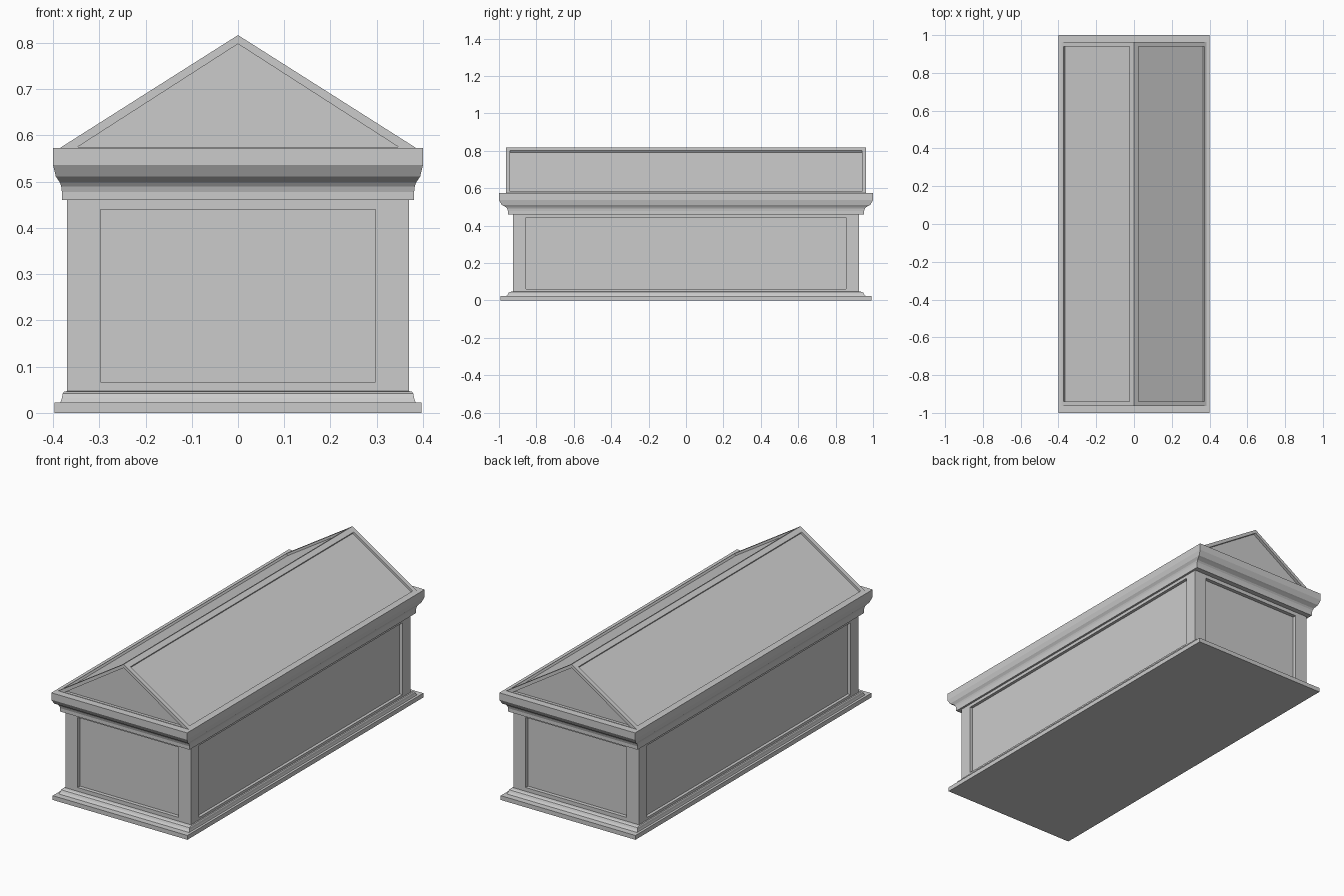
import bpy, bmesh
from mathutils import Vector

if "Cube" in bpy.data.objects:
    bpy.data.objects.remove(bpy.data.objects["Cube"])

RATIO = 2.5  # length / width of every horizontal section


def finish(name, bm):
    bmesh.ops.remove_doubles(bm, verts=bm.verts, dist=1e-5)
    bmesh.ops.recalc_face_normals(bm, faces=bm.faces)
    mesh = bpy.data.meshes.new(name)
    bm.to_mesh(mesh)
    bm.free()
    ob = bpy.data.objects.new(name, mesh)
    bpy.context.collection.objects.link(ob)
    return ob


def moulding(name, profile, cap_bottom=False):
    """Sweep a (half width, z) profile round the rectangular plan."""
    bm = bmesh.new()
    rings = [[bm.verts.new((sx * x, sy * x * RATIO, z))
              for sx, sy in ((-1, -1), (1, -1), (1, 1), (-1, 1))] for x, z in profile]
    for a, b in zip(rings, rings[1:]):
        for i in range(4):
            j = (i + 1) % 4
            bm.faces.new((a[i], a[j], b[j], b[i]))
    if cap_bottom:
        bm.faces.new(rings[0])
    return finish(name, bm)


def panel(bm, outer, inner, push):
    """Flat frame with a recessed panel, plus its mirror image through the z axis."""
    for s in (1, -1):
        def loop(pts, off=(0, 0, 0)):
            return [bm.verts.new(((p[0] + off[0]) * s, (p[1] + off[1]) * s, p[2] + off[2]))
                    for p in pts]
        loops = [loop(outer), loop(inner), loop(inner, push)]
        n = len(outer)
        for a, b in zip(loops, loops[1:]):
            for i in range(n):
                j = (i + 1) % n
                bm.faces.new((a[i], a[j], b[j], b[i]))
        bm.faces.new(loops[2])


# stepped plinth
moulding("base_moulding", [(0.397, 0), (0.397, 0.023), (0.384, 0.023), (0.381, 0.032),
                           (0.379, 0.042), (0.376, 0.046), (0.370, 0.047)], cap_bottom=True)

# chest walls with recessed panels
hx, hy, z0, z1 = 0.37, 0.37 * RATIO, 0.047, 0.46
bm = bmesh.new()
px, pz0, pz1 = 0.297, 0.067, 0.44
panel(bm, [(-hx, -hy, z0), (hx, -hy, z0), (hx, -hy, z1), (-hx, -hy, z1)],
      [(-px, -hy, pz0), (px, -hy, pz0), (px, -hy, pz1), (-px, -hy, pz1)], (0, 0.02, 0))
py, pz0, pz1 = 0.855, 0.06, 0.443
panel(bm, [(hx, -hy, z0), (hx, hy, z0), (hx, hy, z1), (hx, -hy, z1)],
      [(hx, -py, pz0), (hx, py, pz0), (hx, py, pz1), (hx, -py, pz1)], (-0.016, 0, 0))
finish("chest", bm)

# cornice, ending where the roof begins
moulding("cornice", [(0.370, 0.46), (0.381, 0.46), (0.381, 0.478), (0.3825, 0.49),
                     (0.385, 0.498), (0.387, 0.501), (0.391, 0.507), (0.394, 0.511),
                     (0.400, 0.536), (0.400, 0.573), (0.385, 0.573)])

# gabled roof with recessed slopes and gables
rx, ry, zb, zt = 0.385, 0.385 * RATIO, 0.573, 0.817
bm = bmesh.new()


def on_slope(x, y):
    return (x, y, zt - (zt - zb) * x / rx)


normal = Vector((zt - zb, 0, rx)).normalized()
panel(bm, [on_slope(rx, -ry), on_slope(rx, ry), on_slope(0, ry), on_slope(0, -ry)],
      [on_slope(0.372, -0.94), on_slope(0.372, 0.94),
       on_slope(0.024, 0.94), on_slope(0.024, -0.94)], -0.012 * normal)
panel(bm, [(-rx, -ry, zb), (rx, -ry, zb), (0, -ry, zt)],
      [(-0.347, -ry, 0.575), (0.347, -ry, 0.575), (0, -ry, 0.798)], (0, 0.016, 0))
finish("roof", bm)
